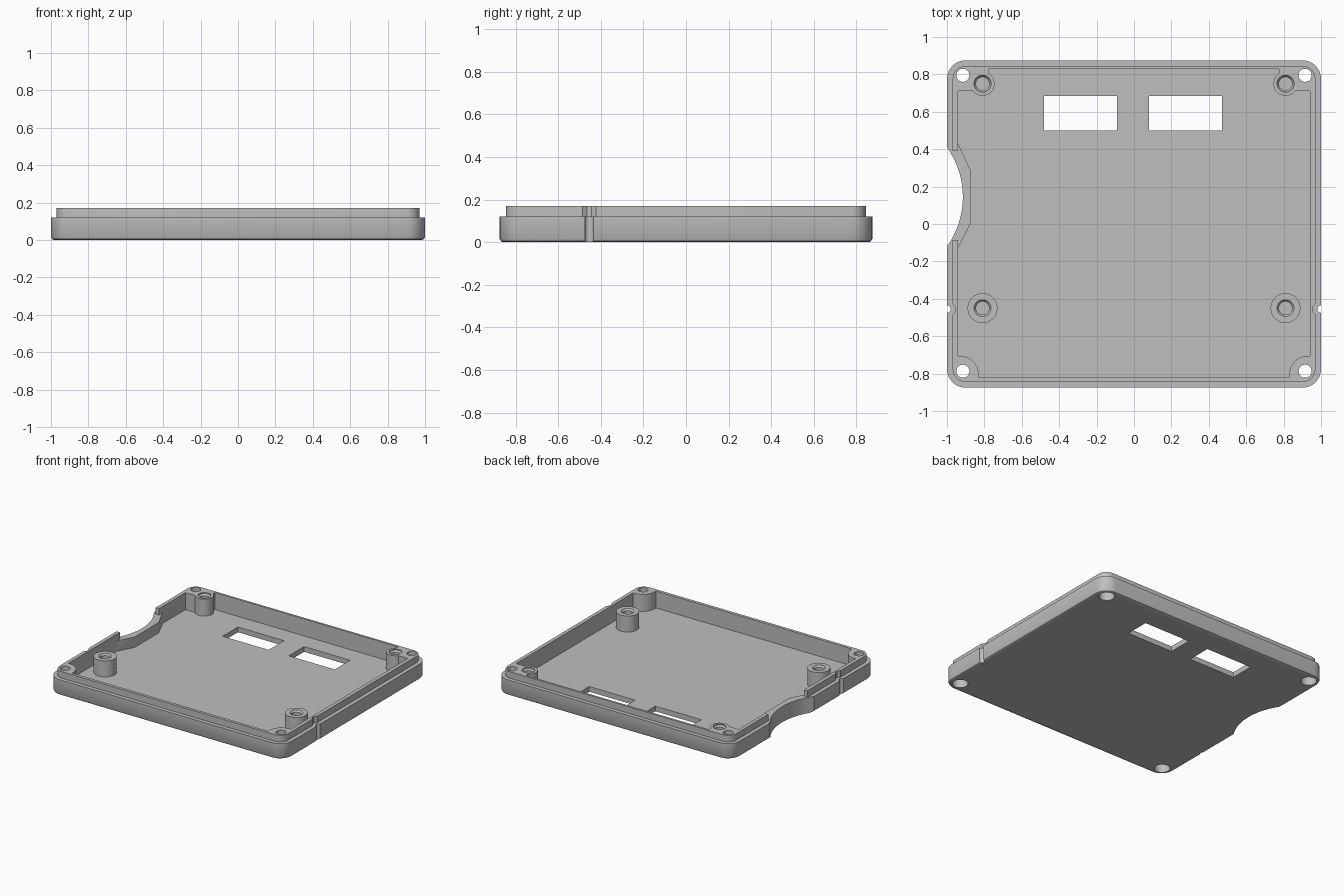
import bpy, bmesh, math

if "Cube" in bpy.data.objects:
    bpy.data.objects.remove(bpy.data.objects["Cube"])

grey = bpy.data.materials.new("plastic grey")
grey.diffuse_color = (0.52, 0.52, 0.52, 1)
grey.use_nodes = True
grey.node_tree.nodes["Principled BSDF"].inputs["Base Color"].default_value = grey.diffuse_color


def loft(name, levels):
    """Closed solid through stacked outlines: levels = [(z, points), ...]"""
    bm = bmesh.new()
    rings = [[bm.verts.new((x, y, z)) for x, y in pts] for z, pts in levels]
    n = len(rings[0])
    for a, b in zip(rings, rings[1:]):
        for i in range(n):
            j = (i + 1) % n
            bm.faces.new((a[i], a[j], b[j], b[i]))
    bm.faces.new(rings[0][::-1])
    bm.faces.new(rings[-1])
    bmesh.ops.recalc_face_normals(bm, faces=bm.faces)
    me = bpy.data.meshes.new(name)
    bm.to_mesh(me)
    bm.free()
    ob = bpy.data.objects.new(name, me)
    bpy.context.collection.objects.link(ob)
    me.materials.append(grey)
    return ob


def rounded(x0, x1, y0, y1, r, seg=8):
    pts = []
    corners = [(x1 - r, y1 - r), (x0 + r, y1 - r), (x0 + r, y0 + r), (x1 - r, y0 + r)]
    for k, (cx, cy) in enumerate(corners):
        for i in range(seg + 1):
            a = math.pi / 2 * (k + i / seg)
            pts.append((cx + r * math.cos(a), cy + r * math.sin(a)))
    return pts


def circle(cx, cy, r, n=32):
    return [(cx + r * math.cos(2 * math.pi * i / n), cy + r * math.sin(2 * math.pi * i / n))
            for i in range(n)]


def prism(name, pts, z0, z1):
    return loft(name, [(z0, pts), (z1, pts)])


def combine(ob, other, op='DIFFERENCE'):
    """Apply one boolean and drop the helper"""
    mod = ob.modifiers.new("bool", 'BOOLEAN')
    mod.operation, mod.solver, mod.object = op, 'EXACT', other
    other.hide_render = True
    dg = bpy.context.evaluated_depsgraph_get()
    me = bpy.data.meshes.new_from_object(ob.evaluated_get(dg))
    ob.modifiers.clear()
    ob.data = me
    bpy.data.objects.remove(other)


# Outer tray with softened bottom edge, and the raised lip
def outline(d):
    return rounded(-1 + d, 1 - d, -0.875 + d, 0.875 - d, 0.1 - d)

tray = loft("enclosure_tray", [(0, outline(0.016)), (0.005, outline(0.006)),
                               (0.016, outline(0)), (0.12, outline(0))])
combine(tray, prism("lip", outline(0.03), 0.06, 0.17), 'UNION')

# Cavity, leaving corner blocks, standoffs and the recess wall standing
cavity = prism("cavity", rounded(-0.942, 0.942, -0.822, 0.828, 0.05), 0.04, 0.4)
for s in (-1, 1):
    for y0, y1, xin, r in ((-1.2, -0.705, 0.83, 0.1), (0.71, 1.2, 0.775, 0.08)):
        xs = sorted((s * xin, s * 1.3))
        combine(cavity, prism("corner_block", rounded(*xs, y0, y1, r), -0.2, 0.6))
    combine(cavity, prism("back_standoff", circle(s * 0.81, 0.75, 0.065), -0.2, 0.6))
    combine(cavity, prism("front_standoff", circle(s * 0.81, -0.45, 0.08), -0.2, 0.163))
recess = [(-1.2, 0.44), (-0.945, 0.44), (-0.875, 0.29), (-0.875, 0.0),
          (-0.945, -0.135), (-1.2, -0.135)]
combine(cavity, prism("recess_wall", recess, -0.2, 0.12))
combine(tray, cavity)

# Finger recess in the left side, with the lip trimmed beside it
combine(tray, prism("lip_gap", [(-1.1, -0.085), (-0.86, -0.085), (-0.86, 0.39), (-1.1, 0.39)],
                    0.12, 0.4))
combine(tray, prism("finger_recess", circle(-1.37, 0.145, 0.455, 96), -0.2, 0.4))

# Rectangular windows through the floor
for x0, x1 in ((-0.48, -0.09), (0.08, 0.47)):
    combine(tray, prism("window", [(x0, 0.5), (x1, 0.5), (x1, 0.685), (x0, 0.685)], -0.1, 0.1))

for s in (-1, 1):
    # Corner screw holes with counterbores underneath
    for y in (-0.787, 0.795):
        big, small = circle(s * 0.915, y, 0.055), circle(s * 0.915, y, 0.035)
        combine(tray, loft("screw_hole", [(-0.1, big), (0.07, big), (0.071, small), (0.4, small)]))
    # Blind standoff holes with chamfered mouths
    for y in (-0.45, 0.75):
        big, small = circle(s * 0.81, y, 0.045), circle(s * 0.81, y, 0.035)
        combine(tray, loft("standoff_hole", [(0.04, small), (0.15, small), (0.162, big), (0.4, big)]))
    # Side grooves and matching notch in the lip
    combine(tray, prism("side_groove", circle(s, -0.455, 0.02, 24), -0.1, 0.4))
    notch = [(s * 0.99, -0.515), (s * 0.955, -0.465), (s * 0.955, -0.445), (s * 0.99, -0.395)]
    combine(tray, prism("lip_notch", notch, 0.12, 0.4))

bpy.context.view_layer.objects.active = tray
tray.select_set(True)
bpy.ops.object.shade_smooth_by_angle(angle=math.radians(30))
